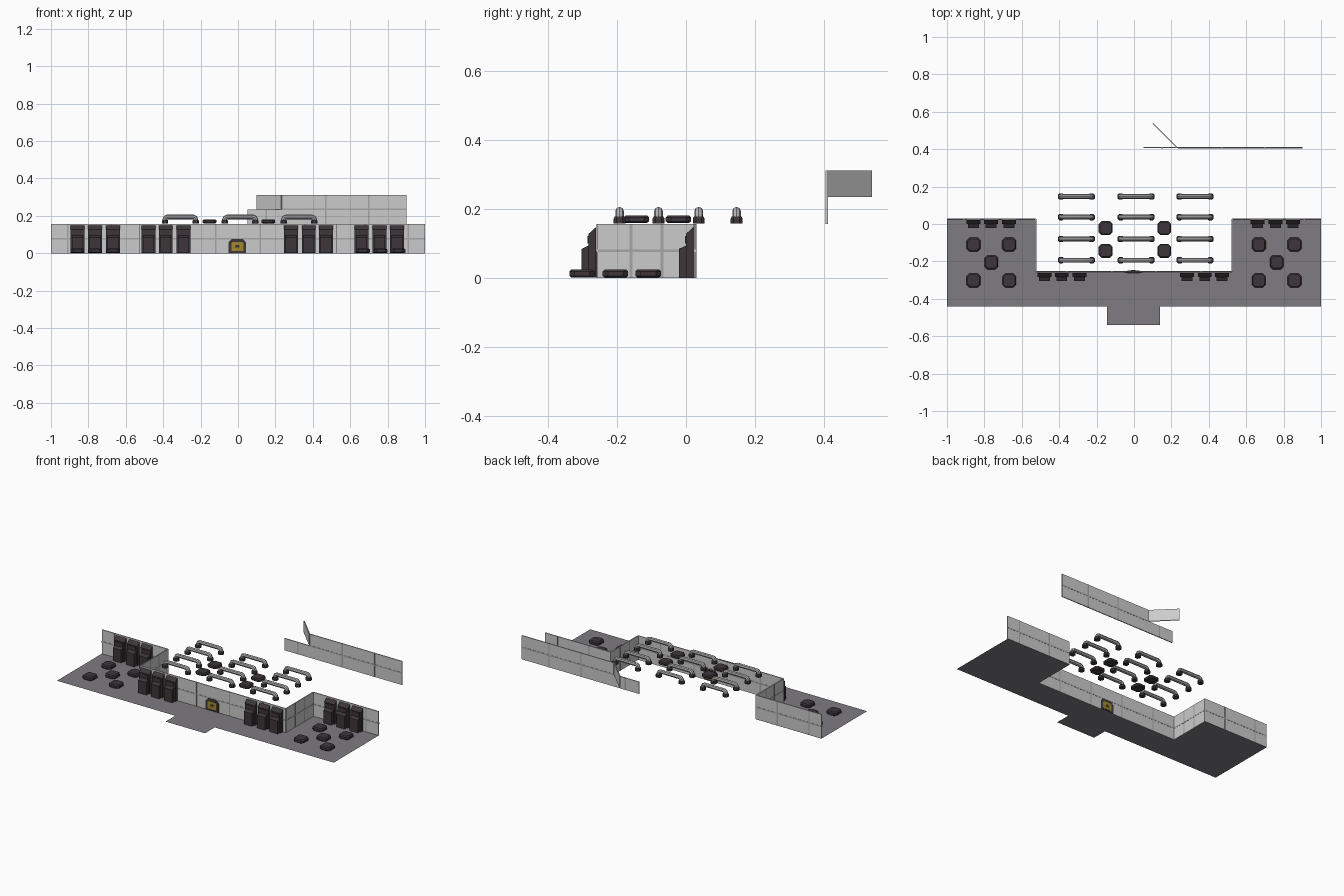
import bpy, bmesh, math
from mathutils import Vector, Matrix

if "Cube" in bpy.data.objects:
    bpy.data.objects.remove(bpy.data.objects["Cube"])


def material(name, col):
    m = bpy.data.materials.new(name)
    m.diffuse_color = (*col, 1)
    m.use_nodes = True
    m.node_tree.nodes["Principled BSDF"].inputs["Base Color"].default_value = m.diffuse_color
    return m


FLOOR = material("floor grey", (0.21, 0.20, 0.22))
WALL = material("wall light grey", (0.60, 0.60, 0.60))
SEAM = material("seam grey", (0.38, 0.38, 0.38))
DARK = material("dark plum", (0.047, 0.037, 0.043))
METAL = material("rail metal", (0.45, 0.45, 0.46))
GOLD = material("gold", (0.36, 0.25, 0.025))


def finish(name, bm, mat):
    bmesh.ops.recalc_face_normals(bm, faces=bm.faces)
    me = bpy.data.meshes.new(name)
    bm.to_mesh(me)
    bm.free()
    me.materials.append(mat)
    ob = bpy.data.objects.new(name, me)
    bpy.context.collection.objects.link(ob)
    return ob


def box(bm, x0, x1, y0, y1, z0, z1):
    c = Vector(((x0 + x1) / 2, (y0 + y1) / 2, (z0 + z1) / 2))
    s = Matrix.Diagonal((x1 - x0, y1 - y0, z1 - z0, 1))
    bmesh.ops.create_cube(bm, size=1, matrix=Matrix.Translation(c) @ s)


def prism(bm, pts, offset):
    # closed outline pushed along an offset vector
    f = bm.faces.new([bm.verts.new(p) for p in pts])
    r = bmesh.ops.extrude_face_region(bm, geom=[f])
    bmesh.ops.translate(bm, vec=offset,
                        verts=[v for v in r["geom"] if isinstance(v, bmesh.types.BMVert)])


def lathe_rings(bm, x, y, rings, corner):
    # stacked rounded-square rings: (half width, height)
    loops = []
    for h, z in rings:
        c = h * corner
        pts = [(h, -c), (h, c), (c, h), (-c, h), (-h, c), (-h, -c), (-c, -h), (c, -h)]
        loops.append([bm.verts.new((x + a, y + b, z)) for a, b in pts])
    for lo, hi in zip(loops, loops[1:]):
        for i in range(8):
            j = (i + 1) % 8
            bm.faces.new((lo[i], lo[j], hi[j], hi[i]))
    bm.faces.new(loops[0])
    bm.faces.new(loops[-1])


# floor: one flat sheet with a rear notch and a front step
bm = bmesh.new()
outline = [(-1, -.44), (-.145, -.44), (-.145, -.54), (.14, -.54), (.14, -.44), (1, -.44),
           (1, .03), (.525, .03), (.525, -.255), (-.525, -.255), (-.525, .03), (-1, .03)]
bm.faces.new([bm.verts.new((x, y, 0)) for x, y in outline])
bm.normal_update()
me_floor = bpy.data.meshes.new("floor")
bm.to_mesh(me_floor)
bm.free()
me_floor.materials.append(FLOOR)
bpy.context.collection.objects.link(bpy.data.objects.new("floor", me_floor))

# walls around the raised area, with panel seams on both sides
T, H, S, W = 0.003, 0.157, 0.004, 0.004
walls, seams = bmesh.new(), bmesh.new()


def x_wall(x0, x1, y, z0, z1, lines, mid=None):
    box(walls, x0, x1, y - T, y + T, z0, z1)
    for x in lines:
        box(seams, x - W, x + W, y - S, y + S, z0, z1)
    if mid:
        box(seams, x0, x1, y - S, y + S, mid - W, mid + W)


x_wall(-.525, .525, -.256, 0, H, (-.36, -.12, .12, .36), H / 2)
for s in (-1, 1):
    a, b = sorted((s * .525, s))
    x_wall(a, b, .026, 0, H, (s * .68, s * .91), H / 2)
    x = s * .525
    box(walls, x - T, x + T, -.256, .026, 0, H)
    box(seams, x - S, x + S, -.256, .026, H / 2 - W, H / 2 + W)
    for y in (-.16, -.07):
        box(seams, x - S, x + S, y - W, y + W, 0, H)

# floating back wall with its low end and the angled return panel
x_wall(.235, .90, .409, H, .312, (.47, .70), .235)
x_wall(.05, .235, .409, H, .235, (.15,))
d = .004
prism(walls, [(.235, .409, .235), (.103, .541, .235), (.103, .541, .312), (.235, .409, .312)],
      (-d, -d, 0))
finish("walls", walls, WALL)
finish("wall_seams", seams, SEAM)

# cabinets: wide rear shell plus a narrower stepped front
bm = bmesh.new()
for y in (.022, -.261):
    centres = (.665, .76, .855) if y > 0 else (.288, .382, .475)
    for s in (-1, 1):
        for cx in centres:
            c = s * cx - .004
            rear = [(0, .001), (-.022, .001), (-.022, .128), (0, .148)]
            front = [(-.02, .001), (-.043, .001), (-.043, .084), (-.02, .095)]
            for prof, hw in ((rear, .037), (front, .029)):
                prism(bm, [(c - hw, y + a, z) for a, z in prof], (2 * hw, 0, 0))
            box(bm, c - .027, c + .027, y - .025, y - .02, .1, .122)
finish("cabinets", bm, DARK)

# low stools on the floor and on the raised area
bm = bmesh.new()
spots = [(s * x, y, .001, .025) for s in (-1, 1)
         for x, y in ((.858, -.11), (.668, -.11), (.763, -.205), (.858, -.302), (.667, -.302))]
spots += [(x, y, .16, .181) for x in (-.152, .162) for y in (-.022, -.144)]
for x, y, z0, z1 in spots:
    h = z1 - z0
    lathe_rings(bm, x, y, [(.031, z0), (.037, z0 + .2 * h), (.037, z0 + .75 * h), (.031, z1)], .6)
finish("stools", bm, DARK)

# rails: arched tubes standing on dark feet
curve = bpy.data.curves.new("rails", "CURVE")
curve.dimensions = "3D"
curve.bevel_depth = .0125
curve.bevel_resolution = 2
feet = bmesh.new()
for cx in (-.308, .011, .326):
    for y in (.147, .037, -.08, -.193):
        path = [(-.083, .17), (-.083, .182), (-.079, .190), (-.070, .194)]
        path += [(-x, z) for x, z in reversed(path)]
        sp = curve.splines.new("POLY")
        sp.points.add(len(path) - 1)
        for p, (x, z) in zip(sp.points, path):
            p.co = (cx + x, y, z, 1)
        for s in (-1, 1):
            lathe_rings(feet, cx + s * .082, y, [(.017, .158), (.017, .173), (.014, .178)], .5)
tmp = bpy.data.objects.new("rail_path", curve)
bpy.context.collection.objects.link(tmp)
bpy.context.view_layer.update()
mesh = bpy.data.meshes.new_from_object(tmp.evaluated_get(bpy.context.evaluated_depsgraph_get()))
bpy.data.objects.remove(tmp)
mesh.materials.clear()
mesh.materials.append(METAL)
rails = bpy.data.objects.new("rails", mesh)
bpy.context.collection.objects.link(rails)
bpy.context.view_layer.objects.active = rails
rails.select_set(True)
bpy.ops.object.shade_smooth_by_angle(angle=math.radians(40))
finish("rail_feet", feet, DARK)


# hatch through the front wall: dark frame with a gold plate on both sides
def hatch(name, hw, z0, z1, cut, depth, mat):
    bm = bmesh.new()
    pts = [(-hw, z0), (hw, z0), (hw, z1 - cut), (hw - cut, z1), (cut - hw, z1), (-hw, z1 - cut)]
    prism(bm, [(x - .003, -.256 - depth, z) for x, z in pts], (0, 2 * depth, 0))
    return finish(name, bm, mat)


hatch("hatch_frame", .047, .001, .077, .018, .006, DARK)
hatch("hatch_plate", .033, .012, .060, .008, .0075, GOLD)
hatch("hatch_handle", .012, .03, .044, .004, .009, DARK)
